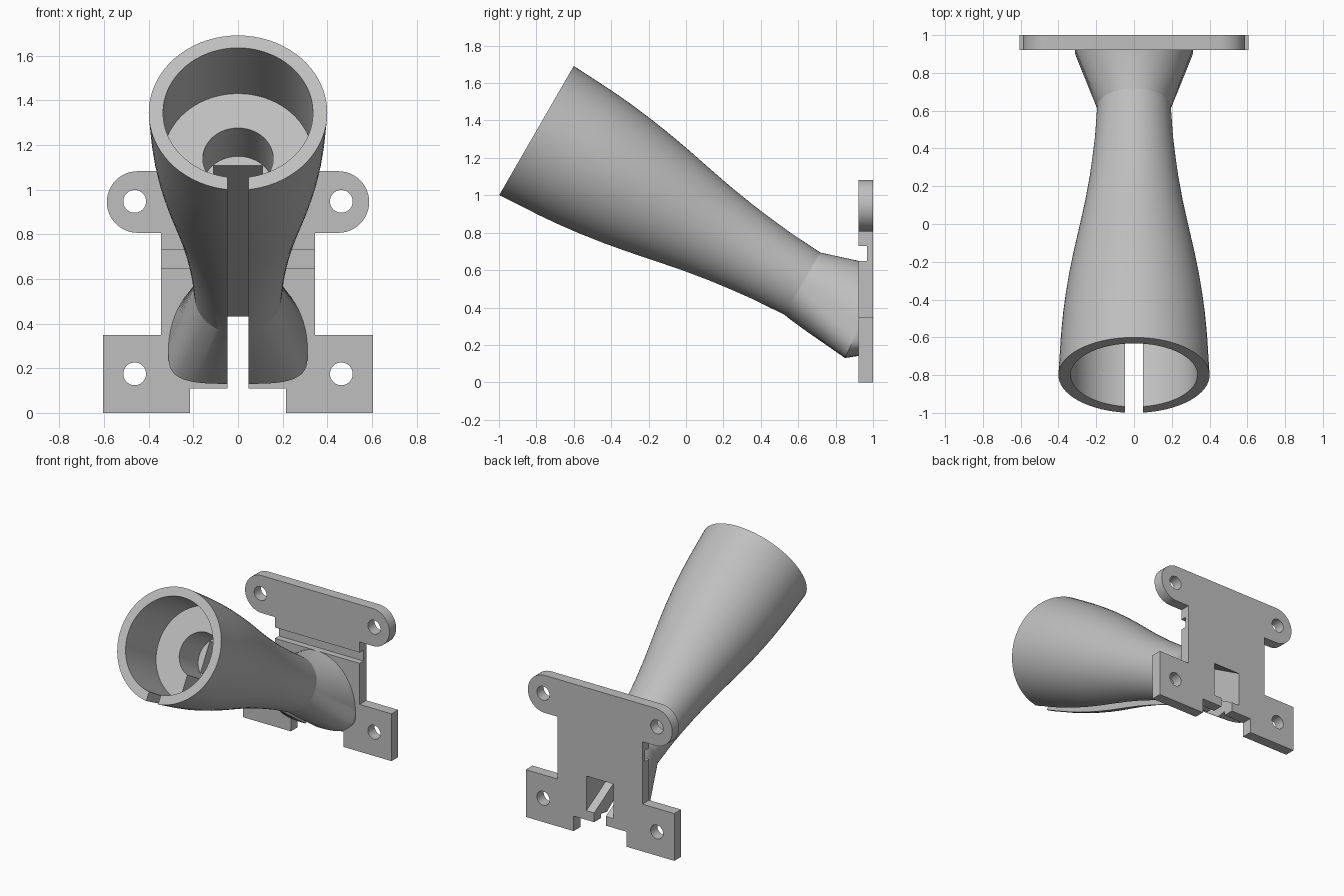
import bpy, bmesh, math
from mathutils import Vector, Matrix

if "Cube" in bpy.data.objects:
    bpy.data.objects.remove(bpy.data.objects["Cube"])

grey = bpy.data.materials.new("light grey plastic")
grey.diffuse_color = (0.52, 0.52, 0.52, 1)
grey.use_nodes = True
grey.node_tree.nodes["Principled BSDF"].inputs["Base Color"].default_value = grey.diffuse_color

# Tilted horn axis: mouth centre, downward direction, and the normal to it
MOUTH = Vector((0, -0.8, 1.345))
DIR = Vector((0, math.cos(math.pi / 6), -0.5))
NRM = Vector((0, 0.5, math.cos(math.pi / 6)))
SEG = 72


def on_axis(x, n, t):
    return MOUTH + Vector((x, 0, 0)) + NRM * n + DIR * t


def add_object(name, bm):
    bmesh.ops.recalc_face_normals(bm, faces=bm.faces)
    mesh = bpy.data.meshes.new(name)
    bm.to_mesh(mesh)
    bm.free()
    mesh.materials.append(grey)
    ob = bpy.data.objects.new(name, mesh)
    bpy.context.collection.objects.link(ob)
    return ob


def loft(name, rings):
    """Closed solid through rings of equal point count."""
    bm = bmesh.new()
    vs = [[bm.verts.new(p) for p in r] for r in rings]
    for a, b in zip(vs, vs[1:]):
        for i in range(len(a)):
            j = (i + 1) % len(a)
            bm.faces.new((a[i], a[j], b[j], b[i]))
    bm.faces.new(vs[0])
    bm.faces.new(vs[-1])
    return add_object(name, bm)


def axis_ring(r, t):
    return [on_axis(r * math.cos(a), r * math.sin(a), t) for a in angles]


def axis_box(name, w, n0, n1, t0, t1):
    return loft(name, [[on_axis(x, n, t) for x, n in
                        ((-w, n0), (w, n0), (w, n1), (-w, n1))] for t in (t0, t1)])


def cut(ob, cutters):
    bpy.context.view_layer.objects.active = ob
    for c in cutters:
        c.hide_render = True
        m = ob.modifiers.new("cut", 'BOOLEAN')
        m.operation, m.solver, m.object = 'DIFFERENCE', 'EXACT', c
        bpy.ops.object.modifier_apply(modifier=m.name)


angles = [2 * math.pi * i / SEG for i in range(SEG)]

# Horn: round flare to the waist, then a foot spreading onto the plate
profile = [(0, .4), (.24, .387), (.36, .377), (.48, .363), (.61, .344), (.74, .321),
           (.92, .285), (1.05, .26), (1.2, .236), (1.32, .221), (1.45, .207), (1.64, .195)]
rings = [axis_ring(r, t) for t, r in profile]
foot, root = [], []
for a in angles:
    c, s = math.cos(a), math.sin(a)
    if s >= 0:
        x, z, k = .312 * c, .28 + .37 * s, 0
    else:
        k = abs(s) ** .55
        x, z = .312 * math.copysign(abs(c) ** .55, c), .28 - .15 * k
    foot.append(Vector((x, .92 - .07 * k, z)))
    root.append(Vector((x, .95, z + .015 * k)))
horn = loft("horn", rings + [foot, root])

# Mounting plate outline, right half mirrored to the left
half = [(.215, .11), (.215, 0), (.605, 0), (.605, .348), (.345, .348), (.345, .807)]
half += [(.45 + .138 * math.cos(a), .945 + .138 * math.sin(a))
         for a in (math.pi * (i / 24 - .5) for i in range(25))]
outline = half + [(-x, z) for x, z in reversed(half)]
plate = loft("mounting_plate", [[Vector((x, y, z)) for x, z in outline] for y in (.922, 1)])

# Cutters: stepped bore, square channel, underside slot
mouth = loft("mouth_cutter", [axis_ring(.336, -.1), axis_ring(.336, .41)])
bore = loft("bore_cutter", [axis_ring(.158, .3), axis_ring(.158, .664)])
channel = axis_box("channel_cutter", .11, -.11, .11, .6, 2.6)
slot = axis_box("slot_cutter", .048, -1, 0, -.1, 2.7)

# Cutters: groove across the plate and four screw holes
groove = loft("groove_cutter", [[Vector((x, y, z)) for y, z in
              ((.85, .65), (.968, .65), (.968, .73), (.85, .73))] for x in (-.5, .5)])
holes = [loft("hole_cutter", [[Vector((x + .051 * math.cos(a), y, z + .051 * math.sin(a)))
                               for a in angles[::2]] for y in (.8, 1.1)])
         for x in (-.463, .463) for z in (.175, .948)]

cut(horn, [mouth, bore, channel, slot])
cut(plate, [groove, channel, slot] + holes)

for c in [mouth, bore, channel, slot, groove] + holes:
    bpy.data.objects.remove(c)

# Smooth curved walls, crisp edges
for ob in (horn, plate):
    bpy.ops.object.select_all(action='DESELECT')
    ob.select_set(True)
    bpy.context.view_layer.objects.active = ob
    bpy.ops.object.shade_smooth_by_angle(angle=math.radians(16))
